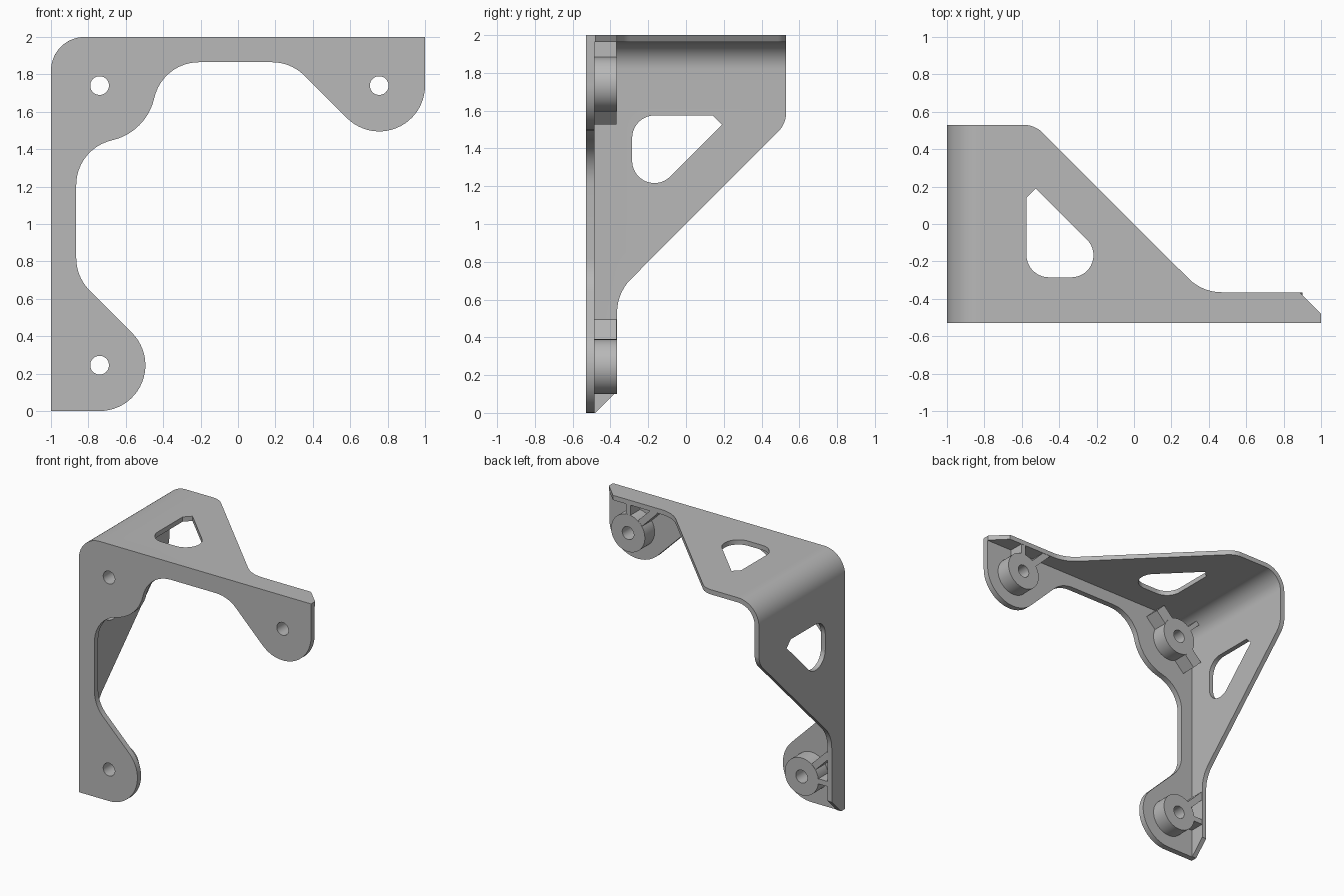
import bpy, bmesh
from math import radians, pi, sin, cos, tan, atan2, sqrt, hypot
from mathutils import Vector

cube = bpy.data.objects.get("Cube")
if cube:
    bpy.data.objects.remove(cube, do_unlink=True)

grey = bpy.data.materials.new("plain grey")
grey.use_nodes = True
tone = (0.48, 0.48, 0.48, 1)
grey.diffuse_color = tone
grey.node_tree.nodes["Principled BSDF"].inputs["Base Color"].default_value = tone

FRONT, PLATE, RIM, BACK = -0.53, -0.485, -0.365, 0.53
WALL = 0.037
HOLE = 0.05
NEAR, FAR = 0.26, 1.755       # screw distances from the outer corner
BEND = 0.18


# Placements: u runs right and v down from the outer corner, s runs along a wall
def facing(u, v, t):
    return (u - 1, t, 2 - v)


def on_top(s, y, t):
    return (s - 1, y, 2 - t)


def on_side(s, y, t):
    return (t - 1, y, 2 - s)


def arc(cx, cy, r, a0, a1):
    n = max(3, int(abs(a1 - a0) / radians(6)))
    return [(cx + r * cos(a0 + (a1 - a0) * i / n),
             cy + r * sin(a0 + (a1 - a0) * i / n)) for i in range(n + 1)]


def circle(cx, cy, r):
    return arc(cx, cy, r, 0, 2 * pi)[:-1]


def rounded(corners):
    """Polygon whose corners may carry a fillet radius as third value."""
    out = []
    for i, c in enumerate(corners):
        p = Vector(c[:2])
        if len(c) < 3:
            out.append(tuple(p))
            continue
        a = (Vector(corners[i - 1][:2]) - p).normalized()
        b = (Vector(corners[(i + 1) % len(corners)][:2]) - p).normalized()
        half = a.angle(b) / 2
        mid = p + (a + b).normalized() * c[2] / sin(half)
        start = p + a * c[2] / tan(half) - mid
        end = p + b * c[2] / tan(half) - mid
        a0, a1 = atan2(start.y, start.x), atan2(end.y, end.x)
        a1 = a0 + (a1 - a0 + pi) % (2 * pi) - pi
        out += arc(mid.x, mid.y, c[2], a0, a1)
    return out


def prism(name, outline, place, lo, hi):
    bm = bmesh.new()
    ends = [[bm.verts.new(place(a, b, t)) for a, b in outline] for t in (lo, hi)]
    n = len(outline)
    for ring in ends:
        bm.faces.new(ring)
    for i in range(n):
        j = (i + 1) % n
        bm.faces.new((ends[0][i], ends[0][j], ends[1][j], ends[1][i]))
    bmesh.ops.recalc_face_normals(bm, faces=bm.faces)
    mesh = bpy.data.meshes.new(name)
    bm.to_mesh(mesh)
    bm.free()
    mesh.materials.append(grey)
    obj = bpy.data.objects.new(name, mesh)
    bpy.context.collection.objects.link(obj)
    return obj


def select(obj):
    bpy.ops.object.select_all(action='DESELECT')
    obj.select_set(True)
    bpy.context.view_layer.objects.active = obj


def cut(obj, *cutters):
    select(obj)
    for cutter in cutters:
        cutter.hide_render = True
        mod = obj.modifiers.new("cut", 'BOOLEAN')
        mod.operation, mod.solver, mod.object = 'DIFFERENCE', 'EXACT', cutter
        bpy.ops.object.modifier_apply(modifier=mod.name)
        bpy.data.objects.remove(cutter, do_unlink=True)


def smooth(obj):
    select(obj)
    bpy.ops.object.shade_smooth_by_angle(angle=radians(30))


def screw_cutter(u, v):
    return prism("screw_cutter", circle(u, v, HOLE), facing, FRONT - 0.1, 0)


screws = {"corner": (NEAR, NEAR), "upper": (FAR, NEAR), "lower": (NEAR, FAR)}

# Front plate: one half of the outline, reflected across the diagonal
LOBE, FILLET, STRIP, HUB = 0.245, 0.245, 0.135, 0.3
edge = STRIP + FILLET
hollow_u = NEAR + sqrt((HUB + FILLET) ** 2 - (edge - NEAR) ** 2)
lean = atan2(edge - NEAR, hollow_u - NEAR)
diagonal = FAR - NEAR - LOBE * sqrt(2)
slope_u = STRIP + diagonal - FILLET * tan(pi / 8)
half = [(2, 0)] + arc(FAR, NEAR, LOBE, 0, 3 * pi / 4)
half += arc(slope_u, edge, FILLET, -pi / 4, -pi / 2)
half += arc(hollow_u, edge, FILLET, -pi / 2, -pi + lean)
half += arc(NEAR, NEAR, HUB, lean, pi / 4)[1:]
outline = half + [(v, u) for u, v in reversed(half[:-1])]
outline += arc(BEND, BEND, BEND, pi, 3 * pi / 2)
plate = prism("front_plate", outline, facing, FRONT, PLATE)
cut(plate, *[screw_cutter(*s) for s in screws.values()])
smooth(plate)

# Bent wall: top and side flange in one sheet, trimmed and pierced alike
bend = rounded([(0, 2), (0, 0, BEND), (2, 0), (2, WALL),
                (WALL, WALL, BEND - WALL), (WALL, 2)])
wall = prism("bent_wall", bend, facing, PLATE, BACK)
excess = rounded([(0.3, 0.7), (0.3, BACK + 0.002), (0.47, BACK, 0.15),
                  (-RIM + 1, RIM, 0.25), (1.885, RIM), (2.1, -0.58), (2.1, 0.7)])
window = rounded([(0.425, 0.14), (0.475, 0.19),
                  (0.95, -0.285, 0.118), (0.425, -0.285, 0.12)])
for place in (on_top, on_side):
    cut(wall, prism("trim_cutter", excess, place, -0.1, 0.25),
        prism("window_cutter", window, place, -0.1, 0.25))
smooth(wall)

# Screw bosses behind the plate
for name, (u, v) in screws.items():
    boss = prism(name + "_boss", circle(u, v, 0.145), facing, PLATE, RIM)
    cut(boss, screw_cutter(u, v))
    smooth(boss)


# Ribs from the bosses to the walls
def rib(name, screw, du, dv, length, width):
    u, v = screws[screw]
    k = hypot(du, dv)
    du, dv = du / k, dv / k
    corners = [(u + du * r - dv * w, v + dv * r + du * w)
               for r, w in ((0.13, -width), (length, -width),
                            (length, width), (0.13, width))]
    prism(name, corners, facing, PLATE, RIM - 0.002)


reach = NEAR - WALL + 0.01
rib("upper_straight_rib", "upper", 0, -1, reach, 0.02)
rib("upper_diagonal_rib", "upper", -1, -1, reach * sqrt(2), 0.025)
rib("lower_straight_rib", "lower", -1, 0, reach, 0.02)
rib("lower_diagonal_rib", "lower", -1, -1, reach * sqrt(2), 0.025)
rib("corner_thin_rib", "corner", -1, -1, 0.27, 0.018)
rib("corner_right_rib", "corner", 1, -1, 0.25, 0.05)
rib("corner_left_rib", "corner", -1, 1, 0.25, 0.05)
